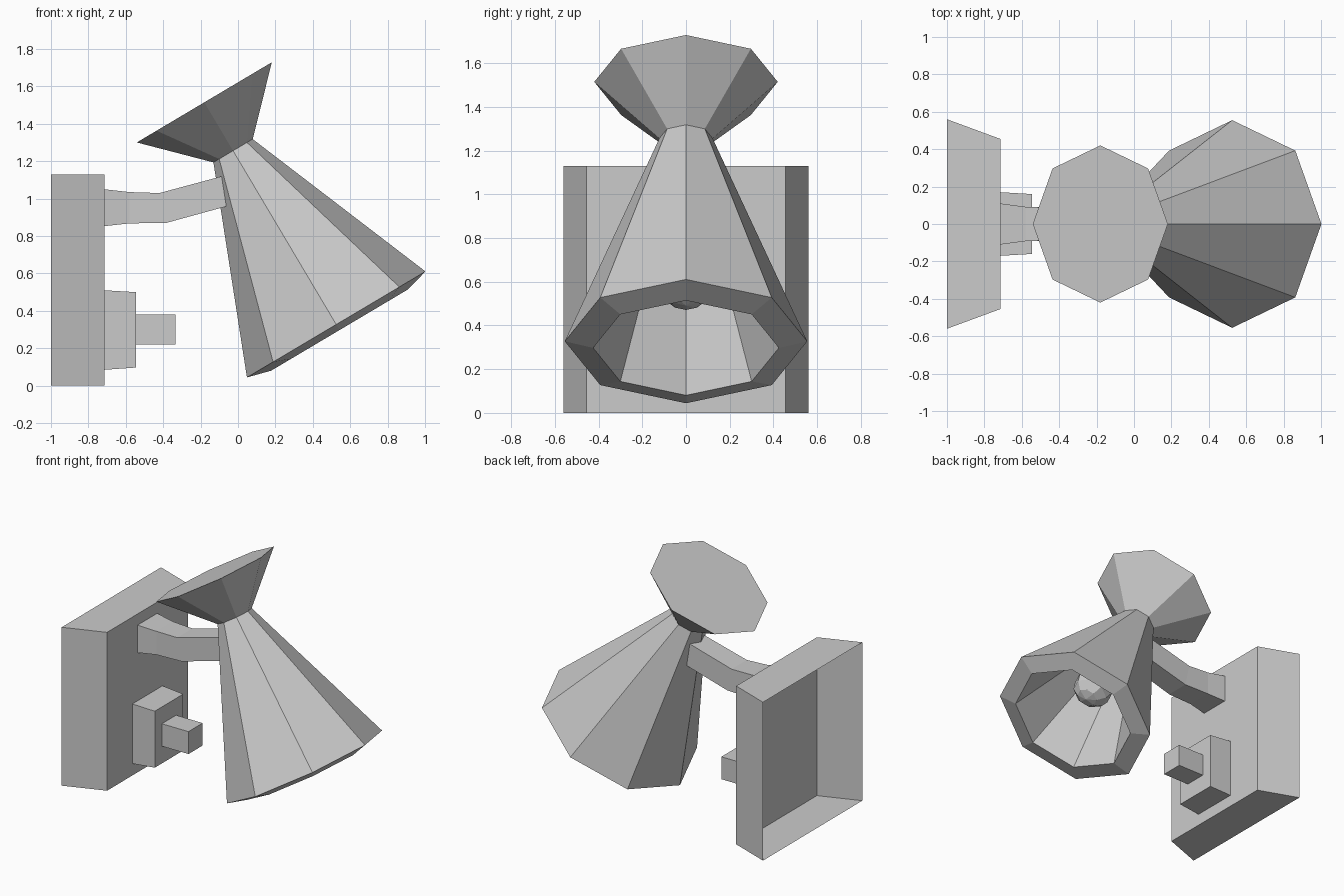
import bpy, bmesh
from math import sin, cos, pi, radians
from mathutils import Matrix

if "Cube" in bpy.data.objects:
    bpy.data.objects.remove(bpy.data.objects["Cube"])

TILT = Matrix.Translation((0.525, 0, 0.3275)) @ Matrix.Rotation(radians(-30.7), 4, 'Y')


def loft(name, rings, cap_start=True, cap_end=True, matrix=Matrix()):
    """Skin a list of rings with equal point counts."""
    bm = bmesh.new()
    loops = [[bm.verts.new(matrix @ Matrix.Translation(p).translation) for p in r] for r in rings]
    n = len(loops[0])
    for a, b in zip(loops, loops[1:]):
        for i in range(n):
            j = (i + 1) % n
            bm.faces.new((a[i], a[j], b[j], b[i]))
    if cap_start:
        bm.faces.new(loops[0][::-1])
    if cap_end:
        bm.faces.new(loops[-1])
    bmesh.ops.recalc_face_normals(bm, faces=bm.faces)
    mesh = bpy.data.meshes.new(name)
    bm.to_mesh(mesh)
    bm.free()
    obj = bpy.data.objects.new(name, mesh)
    bpy.context.collection.objects.link(obj)
    return obj


def rect(x_top, z_top, x_bot, z_bot, half):
    """Rectangular section across y, with its own top and bottom edge."""
    return [(x_top, -half, z_top), (x_top, half, z_top),
            (x_bot, half, z_bot), (x_bot, -half, z_bot)]


def octagon(r, z):
    return [(r * cos(i * pi / 4), r * sin(i * pi / 4), z) for i in range(8)]


# Wall plate: tapered box, open at the back
loft("wall_plate", [rect(-1, 1.13, -1, 0, 0.56),
                    rect(-0.715, 1.13, -0.715, 0, 0.455)], cap_start=False)

# Bent arm
loft("arm", [rect(-0.715, 1.05, -0.715, 0.853, 0.11),
             rect(-0.58, 1.035, -0.58, 0.868, 0.092),
             rect(-0.42, 1.03, -0.385, 0.87, 0.086),
             rect(-0.085, 1.12, -0.057, 0.96, 0.082)], cap_start=False)

# Switch block and knob
loft("switch_block", [rect(-0.715, 0.51, -0.715, 0.085, 0.17),
                      rect(-0.545, 0.50, -0.545, 0.097, 0.16)], cap_start=False)
loft("switch_knob", [rect(-0.545, 0.38, -0.545, 0.22, 0.08),
                     rect(-0.335, 0.38, -0.335, 0.22, 0.08)], cap_start=False)

# Shade: inner wall, lip, outer cone, neck and flared top
profile = [(0.05, 1.0), (0.425, -0.035), (0.555, 0), (0.122, 1.08), (0.42, 1.381)]
loft("shade", [octagon(r, z) for r, z in profile], matrix=TILT)

# Light bulb inside the shade
bm = bmesh.new()
bmesh.ops.create_uvsphere(bm, u_segments=8, v_segments=6, radius=0.14,
                          matrix=TILT @ Matrix.Translation((0, 0, 0.33)))
mesh = bpy.data.meshes.new("bulb")
bm.to_mesh(mesh)
bm.free()
bpy.context.collection.objects.link(bpy.data.objects.new("bulb", mesh))
